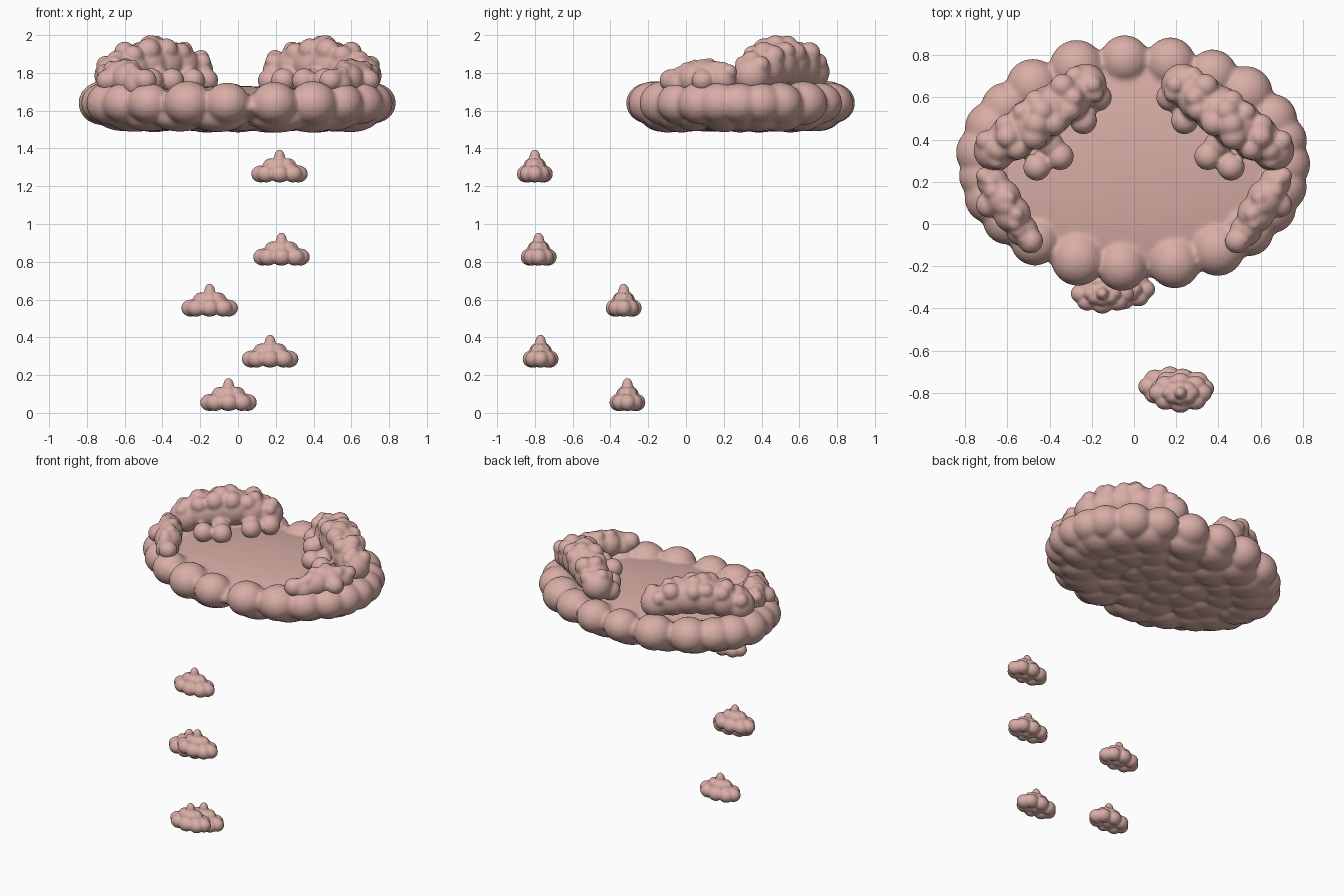
import bpy, bmesh, math, random
from mathutils import Matrix, Vector

random.seed(4)
if "Cube" in bpy.data.objects:
    bpy.data.objects.remove(bpy.data.objects["Cube"])

# Single dusty pink colour
pink = bpy.data.materials.new("dusty_pink")
pink.use_nodes = True
colour = (0.69, 0.42, 0.38, 1)
pink.diffuse_color = colour
pink.node_tree.nodes["Principled BSDF"].inputs["Base Color"].default_value = colour


def puff(name, balls, voxel, location=(0, 0, 0)):
    """Fuse (centre, radii) balls into one soft cloud."""
    bm = bmesh.new()
    for centre, radii in balls:
        matrix = Matrix.Translation(centre) @ Matrix.Diagonal((*radii, 1))
        bmesh.ops.create_icosphere(bm, subdivisions=4, radius=1, matrix=matrix)
    mesh = bpy.data.meshes.new(name)
    bm.to_mesh(mesh)
    bm.free()
    mesh.materials.append(pink)
    cloud = bpy.data.objects.new(name, mesh)
    bpy.context.collection.objects.link(cloud)
    cloud.location = location
    fuse = cloud.modifiers.new("fuse", 'REMESH')
    fuse.mode = 'VOXEL'
    fuse.voxel_size = voxel
    fuse.use_smooth_shade = True
    soften = cloud.modifiers.new("soften", 'SMOOTH')
    soften.factor = 0.5
    soften.iterations = 3


middle = Vector((0, 0.29, 0))


def ring(count, scale, height, radii, jitter):
    """Balls spaced round the platform's oval."""
    balls = []
    for i in range(count):
        angle = math.tau * (i + random.uniform(-jitter, jitter)) / count
        angle -= 0.1 * math.sin(2 * angle)
        offset = Vector((0.72 * scale * math.cos(angle), 0.49 * scale * math.sin(angle), height))
        swell = random.uniform(0.95, 1.08)
        balls.append((middle + offset, [r * swell for r in radii]))
    return balls


# Floating platform: flat core, lumpy rim, bumpy underside
platform = [(middle + Vector((0, 0, 1.62)), (0.78, 0.55, 0.11))]
platform += ring(23, 1, 1.64, (0.12, 0.12, 0.11), 0.1)
for count, scale in ((19, 0.84), (13, 0.58), (7, 0.3), (1, 0)):
    platform += ring(count, scale, 1.57, (0.15, 0.12, 0.08), 0.2)
puff("cloud_platform", platform, 0.014)


def bank(start, end, count, radius, peak):
    """A ridge of balls, highest part way along, dotted with smaller lumps."""
    balls = []
    start, end = Vector(start), Vector(end)
    inward = Vector((-0.6, -0.8, 0))
    for i in range(count):
        t = i / (count - 1)
        arch = math.sin(math.pi * (0.2 + 0.6 * t))
        size = radius * (0.6 + 0.4 * arch)
        core = start.lerp(end, t)
        core.z += peak * arch
        balls.append((core, [size] * 3))
        for turn in (-1, 0, 1):
            lean = Vector((random.uniform(-0.5, 0.5), 0, 1)) + turn * inward
            lump = core + lean.normalized() * size * 0.8
            balls.append((lump, [size * random.uniform(0.4, 0.55)] * 3))
    return balls


def foothills(spots, radius):
    """Low lumps spilling onto the platform floor."""
    return [(Vector((x, y, 1.76)), [radius] * 3) for x, y in spots]


# Tall back banks and low side banks, mirrored left and right
back_bank = bank((0.23, 0.66, 1.73), (0.66, 0.35, 1.71), 6, 0.12, 0.13)
back_bank += foothills(((0.17, 0.6), (0.24, 0.49), (0.35, 0.32), (0.4, 0.38), (0.46, 0.27)), 0.065)
side_bank = bank((0.67, 0.2, 1.74), (0.53, -0.03, 1.71), 4, 0.09, 0.05)
side_bank += foothills(((0.49, -0.08), (0.69, 0.09)), 0.06)
for side, sign in (("left", 1), ("right", -1)):
    mirror = Matrix.Diagonal((sign, 1, 1))
    for name, balls in (("back_bank", back_bank), ("side_bank", side_bank)):
        puff(f"{side}_{name}", [(mirror @ centre, radii) for centre, radii in balls], 0.011)

# Small stepping clouds: a peak with low lobes around it
step = [(Vector((0, 0, z)), (r, r, 0.05)) for z, r in ((0.06, 0.06), (0.1, 0.045), (0.135, 0.03))]
for i in range(8):
    angle = math.tau * i / 8
    out = Vector((math.cos(angle) * 0.1, math.sin(angle) * 0.05, 0.055))
    step.append((out, (0.05, 0.045, 0.045)))
    step.append((out * 0.5 + Vector((0, 0, 0.065)), (0.04, 0.035, 0.045)))
places = ((-0.05, -0.31, 0), (0.17, -0.77, 0.23), (-0.15, -0.33, 0.5),
          (0.23, -0.78, 0.77), (0.22, -0.8, 1.21))
for number, place in enumerate(places, start=1):
    puff(f"step_cloud_{number}", step, 0.006, place)
